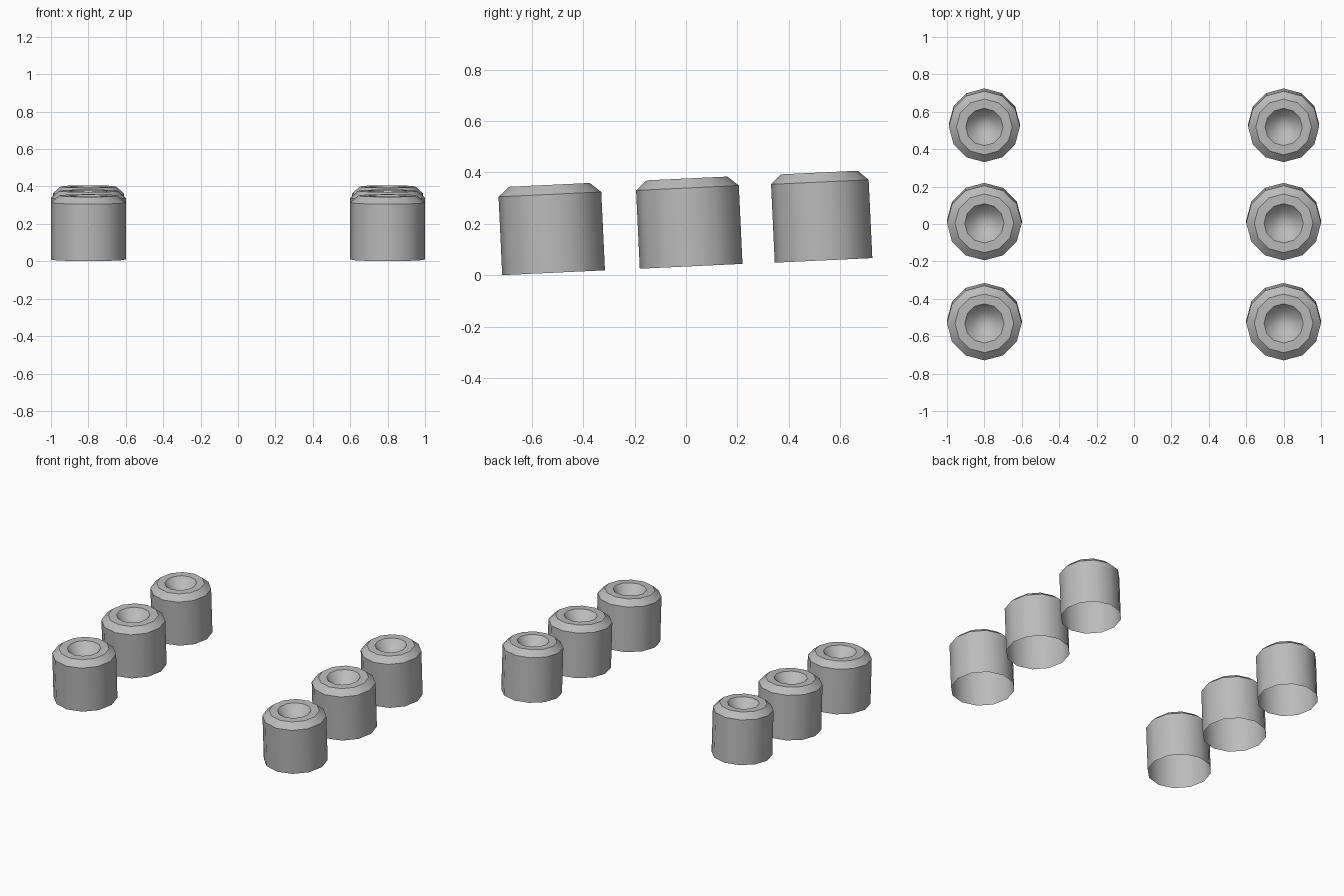
import bpy, bmesh, math

old = bpy.data.objects.get("Cube")
if old:
    bpy.data.objects.remove(old, do_unlink=True)

SIDES = 12
TILT = math.radians(2.7)

metal = bpy.data.materials.new("grey metal")
metal.use_nodes = True
colour = (0.5, 0.5, 0.5, 1)
metal.diffuse_color = colour
metal.node_tree.nodes["Principled BSDF"].inputs["Base Color"].default_value = colour

# Open-bottomed pipe wall, bevelled shoulder, flat lip and dished mouth
PROFILE = [(0.2, 0), (0.2, 0.305), (0.157, 0.342), (0.105, 0.342), (0.06, 0.29)]
DISH_DEPTH = 0.27


def make_pipe(name, x, y, z, scale):
    bm = bmesh.new()
    rings = []
    for r, h in PROFILE:
        ring = []
        for i in range(SIDES):
            a = math.tau * i / SIDES
            ring.append(bm.verts.new((r * scale * math.cos(a), r * scale * math.sin(a), h)))
        rings.append(ring)
    for low, high in zip(rings, rings[1:]):
        for i in range(SIDES):
            j = (i + 1) % SIDES
            bm.faces.new((low[i], low[j], high[j], high[i]))
    # Dish floor
    tip = bm.verts.new((0, 0, DISH_DEPTH))
    for i in range(SIDES):
        bm.faces.new((rings[-1][i], rings[-1][(i + 1) % SIDES], tip))
    mesh = bpy.data.meshes.new(name)
    bm.to_mesh(mesh)
    bm.free()
    mesh.materials.append(metal)
    pipe = bpy.data.objects.new(name, mesh)
    bpy.context.collection.objects.link(pipe)
    pipe.location = (x, y, z)
    pipe.rotation_euler.x = TILT
    bpy.ops.object.select_all(action='DESELECT')
    pipe.select_set(True)
    bpy.context.view_layer.objects.active = pipe
    bpy.ops.object.shade_smooth_by_angle(angle=math.radians(35))


# Two mirrored rows stepping up towards the back
for row, y, z, scale in (("front", -0.515, 0.01, 1), ("middle", 0.02, 0.035, 1), ("back", 0.535, 0.058, 0.95)):
    for side, sign in (("left", 1), ("right", -1)):
        make_pipe(f"{row}_{side}_pipe", sign * 0.8, y, z, scale)
